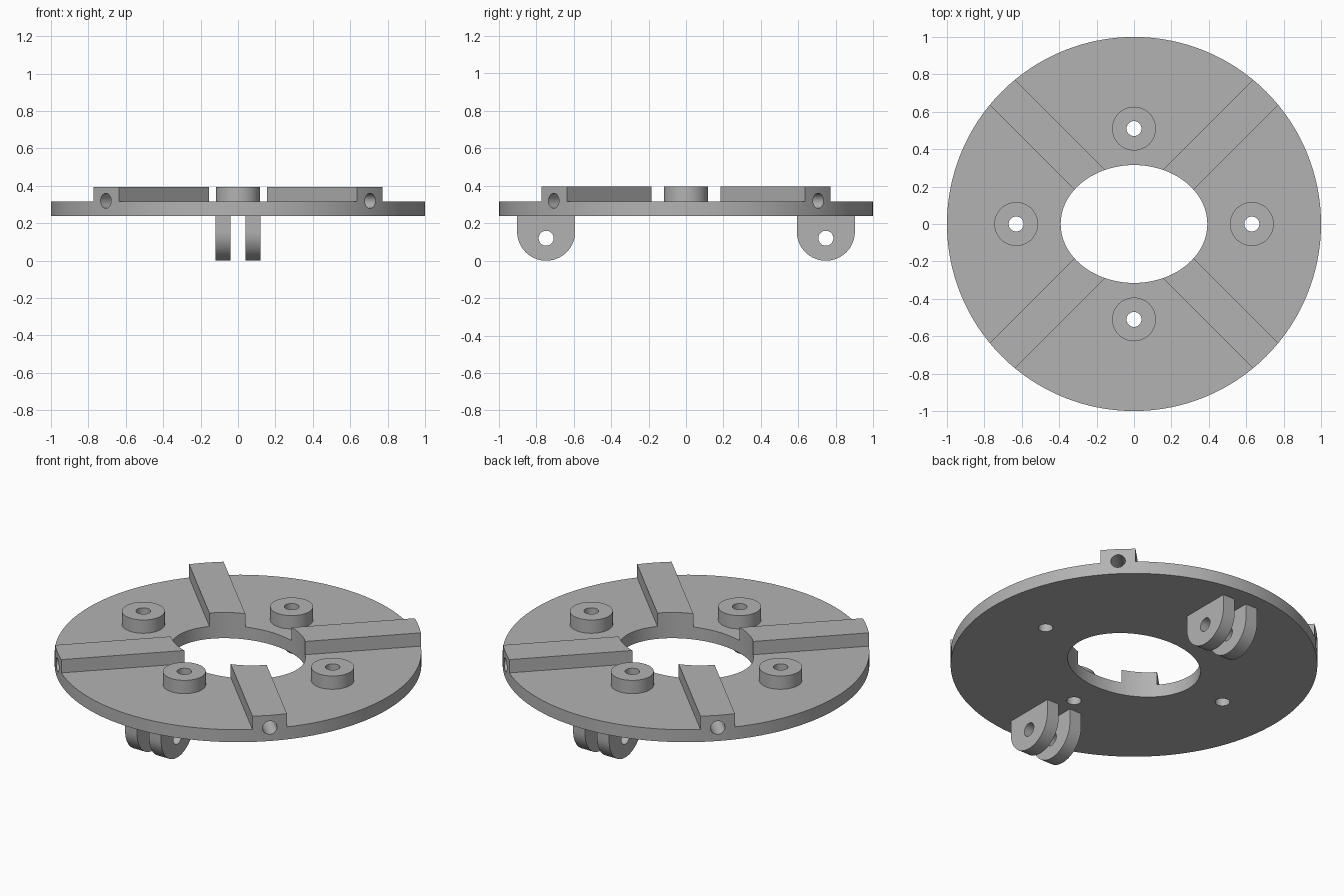
import bpy, bmesh
from math import pi, cos, sin, radians
from mathutils import Matrix, Vector

if "Cube" in bpy.data.objects:
    bpy.data.objects.remove(bpy.data.objects["Cube"], do_unlink=True)

BASE, DECK, TOP = 0.24, 0.315, 0.395   # plate underside, plate top, rib top
HALF_RIB = 0.0955
HOLE = 0.04

grey = bpy.data.materials.new("plain grey")
grey.use_nodes = True
grey.diffuse_color = (0.45, 0.45, 0.45, 1)
grey.node_tree.nodes["Principled BSDF"].inputs["Base Color"].default_value = grey.diffuse_color


def prism(name, outline, low, high, matrix=Matrix()):
    """Extrude a flat outline from low to high along local z."""
    bm = bmesh.new()
    face = bm.faces.new([bm.verts.new((x, y, low)) for x, y in outline])
    top = bmesh.ops.extrude_face_region(bm, geom=[face])["geom"]
    bmesh.ops.translate(bm, vec=(0, 0, high - low),
                        verts=[v for v in top if isinstance(v, bmesh.types.BMVert)])
    bmesh.ops.recalc_face_normals(bm, faces=bm.faces)
    bm.transform(matrix)
    mesh = bpy.data.meshes.new(name)
    bm.to_mesh(mesh)
    bm.free()
    mesh.materials.append(grey)
    obj = bpy.data.objects.new(name, mesh)
    bpy.context.collection.objects.link(obj)
    return obj


def ellipse(rx, ry=None, n=48):
    ry = ry or rx
    return [(rx * cos(2 * pi * i / n), ry * sin(2 * pi * i / n)) for i in range(n)]


def combine(target, tool, operation):
    """Apply a boolean and remove the tool."""
    mod = target.modifiers.new("shape", "BOOLEAN")
    mod.operation, mod.object, mod.solver = operation, tool, "EXACT"
    bpy.context.view_layer.objects.active = target
    bpy.ops.object.modifier_apply(modifier=mod.name)
    bpy.data.objects.remove(tool, do_unlink=True)


def finish(obj):
    bpy.ops.object.select_all(action="DESELECT")
    obj.select_set(True)
    bpy.context.view_layer.objects.active = obj
    bpy.ops.object.shade_smooth_by_angle(angle=radians(30))


# Round plate: cut four pockets so that the diagonal ribs remain
plate = prism("ribbed_plate", ellipse(1, n=128), BASE, TOP)
corner = [(HALF_RIB, HALF_RIB), (2, HALF_RIB), (2, 2), (HALF_RIB, 2)]
for k in range(4):
    turn = Matrix.Rotation(pi / 4 + k * pi / 2, 4, "Z")
    combine(plate, prism("pocket", corner, DECK, 1, turn), "DIFFERENCE")

# Oval centre opening
combine(plate, prism("opening", ellipse(0.392, 0.315, 96), 0, 1), "DIFFERENCE")

# Raised bosses with through holes
for x, y in ((0.63, 0), (-0.63, 0), (0, 0.51), (0, -0.51)):
    place = Matrix.Translation((x, y, 0))
    combine(plate, prism("boss", ellipse(0.117), BASE + 0.04, TOP, place), "UNION")
    combine(plate, prism("bolt_hole", ellipse(HOLE), 0, 1, place), "DIFFERENCE")

# Blind holes in the outer ends of the ribs
for k in range(4):
    angle = pi / 4 + k * pi / 2
    aim = Vector((cos(angle), sin(angle), 0)).to_track_quat("Z", "Y").to_matrix().to_4x4()
    drill = Matrix.Translation((0, 0, 0.32)) @ aim
    combine(plate, prism("rib_hole", ellipse(HOLE), 0.8, 1.1, drill), "DIFFERENCE")
finish(plate)

# Paired clevis lugs below the plate, profile drawn in the y-z plane
R = 0.155
profile = [(R * cos(pi + pi * i / 32), R + R * sin(pi + pi * i / 32)) for i in range(33)]
profile += [(R, BASE), (-R, BASE)]
stand = Matrix(((0, 0, 1, 0), (1, 0, 0, 0), (0, 1, 0, 0), (0, 0, 0, 1)))
for end, y in (("front", -0.747), ("back", 0.747)):
    for side, x in (("left", 0.08), ("right", -0.08)):
        place = Matrix.Translation((x, y, 0)) @ stand
        lug = prism(f"{end}_{side}_lug", profile, -0.04, 0.04, place)
        pin = place @ Matrix.Translation((0, 0.12, 0))
        combine(lug, prism("pin_hole", ellipse(HOLE), -0.2, 0.2, pin), "DIFFERENCE")
        finish(lug)
